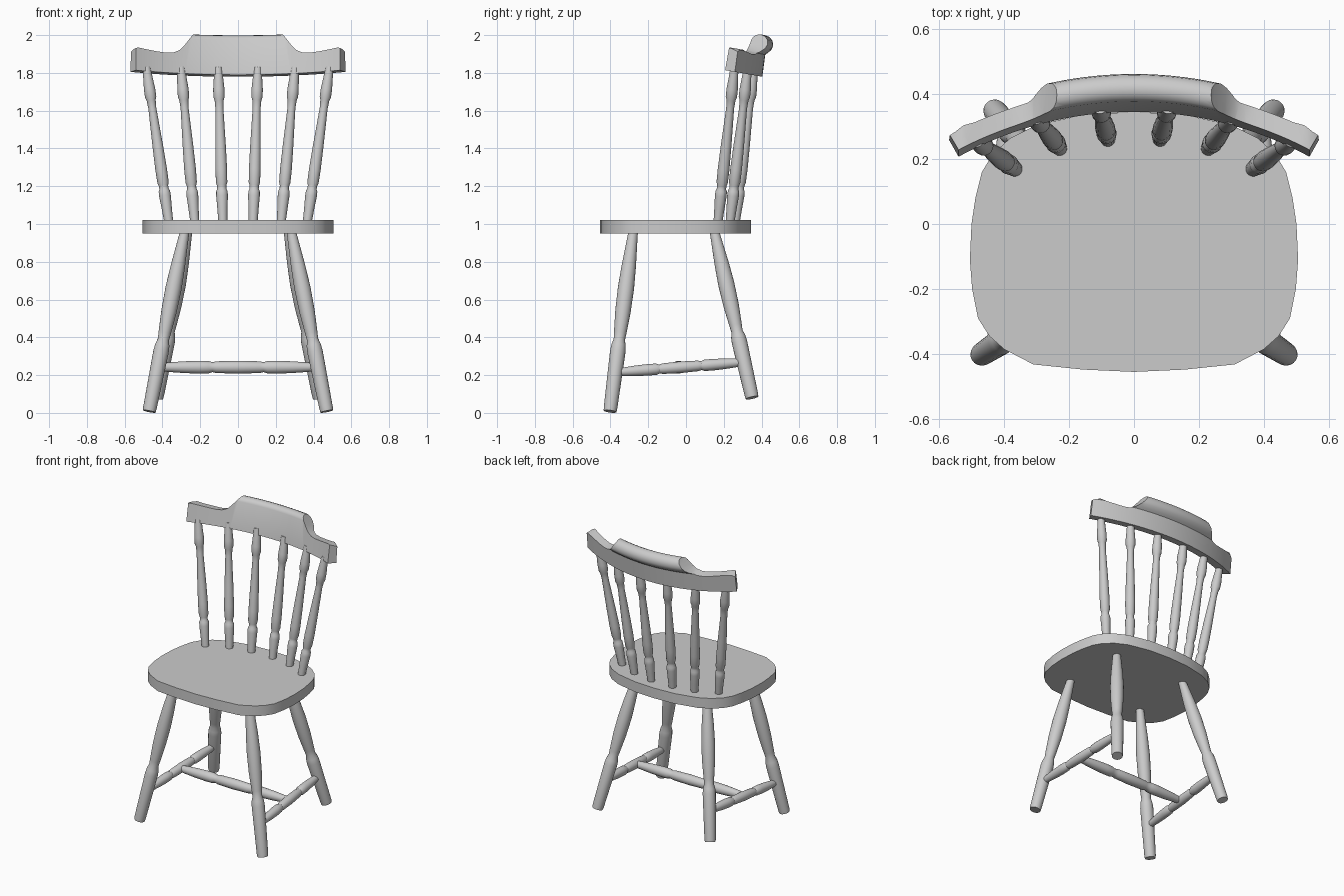
import bpy, bmesh, math
from mathutils import Vector, Matrix

if "Cube" in bpy.data.objects:
    bpy.data.objects.remove(bpy.data.objects["Cube"])


def add_mesh(name, bm):
    bmesh.ops.recalc_face_normals(bm, faces=bm.faces)
    me = bpy.data.meshes.new(name)
    bm.to_mesh(me)
    bm.free()
    ob = bpy.data.objects.new(name, me)
    bpy.context.collection.objects.link(ob)
    return ob


def activate(ob):
    bpy.ops.object.select_all(action='DESELECT')
    ob.select_set(True)
    bpy.context.view_layer.objects.active = ob


def smooth(ob, angle=35):
    activate(ob)
    bpy.ops.object.shade_smooth_by_angle(angle=math.radians(angle))


def loft(name, rings):
    """Skin closed rings of points and cap both ends."""
    bm = bmesh.new()
    loops = [[bm.verts.new(p) for p in ring] for ring in rings]
    n = len(loops[0])
    for lo, hi in zip(loops, loops[1:]):
        for i in range(n):
            j = (i + 1) % n
            bm.faces.new((lo[i], lo[j], hi[j], hi[i]))
    bm.faces.new(loops[0])
    bm.faces.new(loops[-1])
    return add_mesh(name, bm)


def turned(name, a, b, profile, sides=20):
    """Lathe-turned part from a to b; profile holds (fraction, radius)."""
    a, b = Vector(a), Vector(b)
    rot = (b - a).to_track_quat('Z', 'Y')
    rings = []
    for t, r in profile:
        c = a.lerp(b, t)
        rings.append([c + rot @ Vector((r * math.cos(k * math.tau / sides),
                                        r * math.sin(k * math.tau / sides), 0))
                      for k in range(sides)])
    ob = loft(name, rings)
    smooth(ob)
    return ob


def mirrored(half):
    """Close a right-half outline by mirroring it over x = 0."""
    return half + [(-x, v) for x, v in reversed(half) if x > 0]


# Seat slab
seat_half = [(0, -.455), (.155, -.448), (.31, -.432), (.40, -.385), (.445, -.345),
             (.48, -.29), (.498, -.2), (.505, -.11), (.5, 0), (.488, .08),
             (.468, .16), (.435, .215), (.38, .265), (.30, .305), (.15, .337), (0, .345)]
outline = mirrored(seat_half)
smooth(loft("seat", [[(x, y, z) for x, y in outline] for z in (.95, 1.02)]), 40)

# Turning profiles
leg = [(0, .034), (.02, .036), (.2, .039), (.33, .041), (.365, .038), (.395, .030),
       (.43, .033), (.55, .041), (.68, .043), (.8, .038), (.9, .031), (1, .024)]
spindle = [(0, .023), (.1, .027), (.18, .031), (.21, .03), (.225, .024), (.245, .025),
           (.265, .030), (.35, .031), (.5, .028), (.74, .021), (.79, .024),
           (.81, .030), (.86, .030), (.93, .025), (1, .021)]
half = [(0, .02), (.05, .025), (.15, .031), (.25, .034), (.31, .033), (.335, .026),
        (.36, .031), (.5, .034)]
stretcher = half + [(1 - t, r) for t, r in reversed(half[:-1])]
slim = [(t, r * .9) for t, r in stretcher]

# Legs, side stretchers and back spindles, both sides
for s, side in ((-1, "left"), (1, "right")):
    turned(f"front_leg_{side}", (s * .47, -.402, .008), (s * .28, -.278, .97), leg)
    turned(f"rear_leg_{side}", (s * .43, .35, .08), (s * .265, .148, .97), leg)
    turned(f"side_stretcher_{side}", (s * .43, -.365, .215), (s * .396, .305, .268), slim)
    for i, (x0, y0, x1, y1) in enumerate([(.08, .26, .105, .36), (.228, .232, .302, .327),
                                          (.365, .168, .485, .257)]):
        turned(f"spindle_{side}_{i + 1}", (s * x0, y0, 1.0), (s * x1, y1, 1.83), spindle)

# Cross stretcher
turned("cross_stretcher", (-.41, -.04, .242), (.41, -.04, .242), stretcher)

# Crest rail: rolled section swept on an arc
section = [(0, 0), (.06, 0), (.055, .118), (.068, .13), (.083, .15), (.088, .172),
           (.08, .197), (.062, .213), (.04, .219), (.02, .214), (.006, .203), (0, .187)]
R, end, steps = 1.11, math.radians(29.1), 32
rings = []
for k in range(steps + 1):
    a = -end + 2 * end * k / steps
    rings.append([((R + u) * math.sin(a), (R + u) * math.cos(a) - R, w) for u, w in section])
rail = loft("crest_rail", rings)

# Front silhouette trims the rail, leaving the roll in the middle
trim = mirrored([(0, .25), (.225, .25), (.24, .212), (.262, .18), (.285, .15), (.31, .125),
                 (.34, .111), (.375, .107), (.43, .111), (.49, .118), (.525, .123),
                 (.55, .118), (.568, .107), (.62, .09), (.62, -.05)])
cutter = loft("rail_trim", [[(x, y, w) for x, w in trim] for y in (-.5, .3)])
cutter.hide_render = True
mod = rail.modifiers.new("trim", 'BOOLEAN')
mod.operation = 'INTERSECT'
mod.solver = 'EXACT'
mod.object = cutter
activate(rail)
bpy.ops.object.modifier_apply(modifier="trim")
bpy.data.objects.remove(cutter)

# Lean the rail back and set it on the spindles
rail.data.transform(Matrix.Translation((0, .345, 1.79)) @ Matrix.Rotation(math.radians(-10), 4, 'X'))
smooth(rail)
